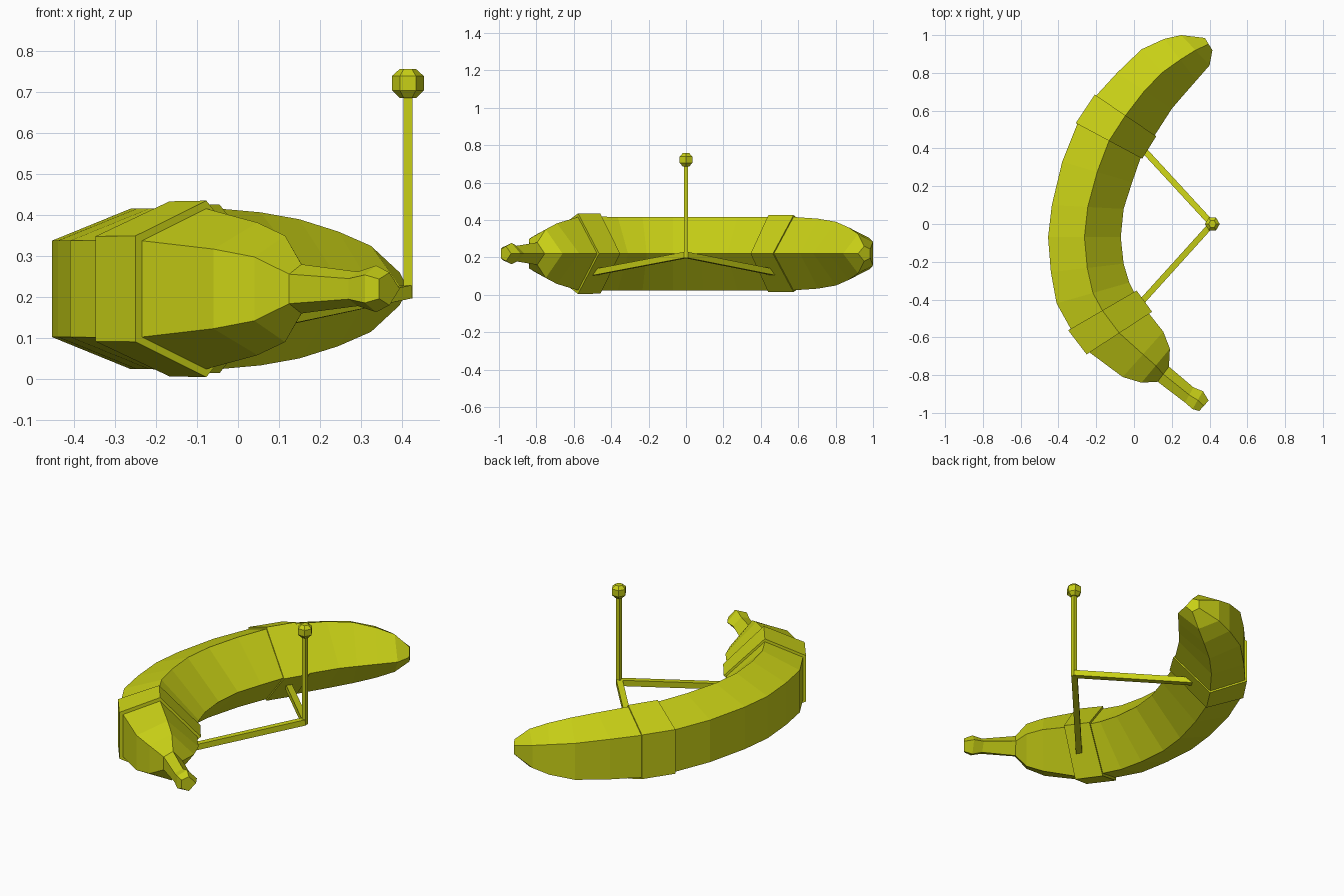
import bpy, bmesh, math
from mathutils import Vector

if "Cube" in bpy.data.objects:
    bpy.data.objects.remove(bpy.data.objects["Cube"])

peel = bpy.data.materials.new("peel_yellow")
peel.diffuse_color = (0.58, 0.63, 0.008, 1)
peel.use_nodes = True
peel.node_tree.nodes["Principled BSDF"].inputs["Base Color"].default_value = peel.diffuse_color
MID = 0.22  # height of the fruit's centre line


def loft(name, rings):
    """Skin a list of equal-sized rings and cap both ends, flat shaded."""
    bm = bmesh.new()
    loops = [[bm.verts.new(p) for p in ring] for ring in rings]
    n = len(loops[0])
    for a, b in zip(loops, loops[1:]):
        for i in range(n):
            j = (i + 1) % n
            bm.faces.new((a[i], a[j], b[j], b[i]))
    bm.faces.new(loops[0][::-1])
    bm.faces.new(loops[-1])
    bmesh.ops.recalc_face_normals(bm, faces=bm.faces)
    mesh = bpy.data.meshes.new(name)
    bm.to_mesh(mesh)
    bm.free()
    mesh.materials.append(peel)
    obj = bpy.data.objects.new(name, mesh)
    bpy.context.collection.objects.link(obj)
    return obj


def section(station, grow=1.0):
    """Five-sided slice: inner point, top ridge, two outer corners, bottom ridge."""
    ox, oy, ix, iy, h = station
    c = Vector(((ox + ix) / 2, (oy + iy) / 2, MID))
    n = Vector(((ix - ox) / 2, (iy - oy) / 2, 0)) * grow
    up = Vector((0, 0, h * grow))
    return [c + n, c + up, c - n + up * 0.6, c - n - up * 0.6, c - up]


def rod(name, start, end, width):
    """Square bar between two points."""
    a, b = Vector(start), Vector(end)
    d = (b - a).normalized()
    ref = Vector((0, 0, 1)) if abs(d.z) < 0.9 else Vector((0, 1, 0))
    u = d.cross(ref).normalized() * width / 2
    v = d.cross(u).normalized() * width / 2
    return loft(name, [[p + u + v, p - u + v, p - u - v, p + u - v] for p in (a, b)])


# Fruit stations from tip to stem: outer x, y, inner x, y, half height
stations = [
    (0.375, 0.985, 0.415, 0.92, 0.04),
    (0.25, 1.0, 0.40, 0.84, 0.105),
    (0.16, 0.98, 0.33, 0.76, 0.14),
    (0.04, 0.925, 0.26, 0.68, 0.17),
    (-0.09, 0.80, 0.20, 0.61, 0.187),
    (-0.20, 0.68, 0.11, 0.47, 0.196),
    (-0.30, 0.53, 0.035, 0.35, 0.196),
    (-0.38, 0.33, -0.01, 0.22, 0.196),
    (-0.435, 0.10, -0.055, 0.08, 0.196),
    (-0.455, -0.07, -0.07, -0.07, 0.196),
    (-0.44, -0.255, -0.055, -0.21, 0.196),
    (-0.41, -0.42, -0.025, -0.31, 0.196),
    (-0.335, -0.555, 0.00, -0.36, 0.198),
    (-0.235, -0.68, 0.08, -0.475, 0.196),
    (-0.06, -0.81, 0.155, -0.57, 0.162),
    (0.04, -0.84, 0.19, -0.66, 0.13),
    (0.125, -0.835, 0.185, -0.755, 0.06),
    (0.27, -0.945, 0.315, -0.865, 0.042),
    (0.31, -0.98, 0.365, -0.885, 0.057),
    (0.345, -0.99, 0.395, -0.935, 0.04),
]
loft("banana", [section(s) for s in stations])

# Raised bands wrapped round the fruit
loft("tip_band", [section(s, 1.05) for s in stations[5:7]])
loft("stem_band", [section(s, g) for s, g in zip(stations[12:14], (1.08, 1.1))])

# Two struts meeting at the upright
hub = (0.413, 0, 0.213)
rod("strut_stem_side", hub, (-0.03, -0.49, 0.12), 0.032)
rod("strut_tip_side", hub, (-0.02, 0.47, 0.12), 0.032)

# Upright microphone stalk with a six-sided ball
rod("stalk", (0.415, 0, 0.198), (0.415, 0, 0.70), 0.022)
ball = []
for r, z in ((0.02, 0.686), (0.039, 0.705), (0.039, 0.74), (0.02, 0.757)):
    ball.append([Vector((0.415 + r * math.cos(k * math.pi / 3),
                         r * math.sin(k * math.pi / 3), z)) for k in range(6)])
loft("ball", ball)
